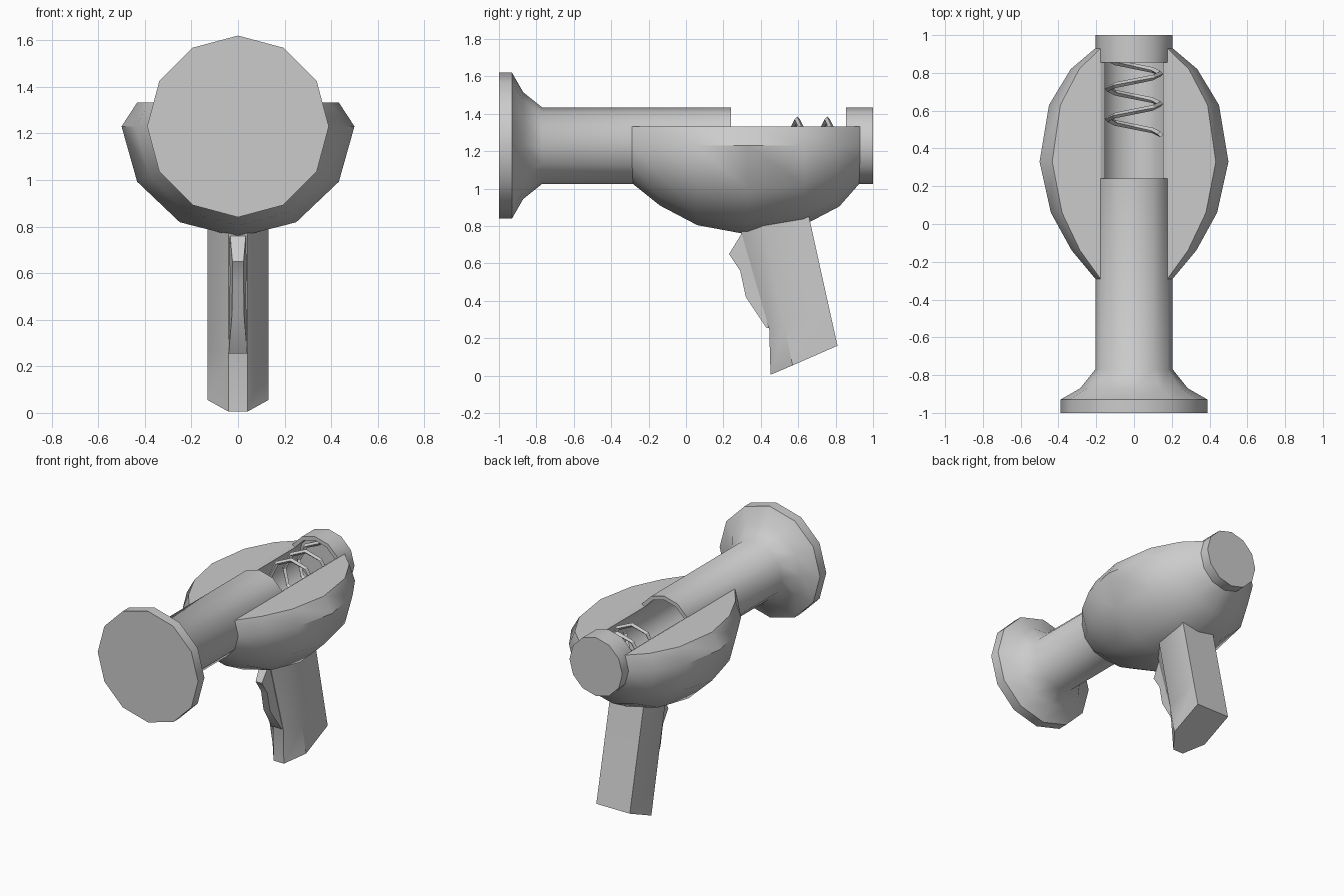
import bpy, bmesh, math

if "Cube" in bpy.data.objects:
    bpy.data.objects.remove(bpy.data.objects["Cube"])

AXIS_Z = 1.23
N = 12
COS30 = math.cos(math.radians(30))


def finish(name, bm, angle=40):
    bmesh.ops.recalc_face_normals(bm, faces=bm.faces[:])
    me = bpy.data.meshes.new(name)
    bm.to_mesh(me)
    bm.free()
    ob = bpy.data.objects.new(name, me)
    bpy.context.collection.objects.link(ob)
    bpy.ops.object.select_all(action='DESELECT')
    ob.select_set(True)
    bpy.context.view_layer.objects.active = ob
    bpy.ops.object.shade_smooth_by_angle(angle=math.radians(angle))
    return ob


def loft(bm, rings, closed=True, caps=True):
    """Skin a list of point rings, optionally capping both ends."""
    rows = [[bm.verts.new(p) for p in r] for r in rings]
    n = len(rows[0])
    for a, b in zip(rows, rows[1:]):
        for i in range(n if closed else n - 1):
            j = (i + 1) % n
            bm.faces.new((a[i], a[j], b[j], b[i]))
    if caps:
        bm.faces.new(rows[0])
        bm.faces.new(rows[-1])


def ring(y, r):
    return [(r * math.sin(2 * math.pi * k / N), y,
             AXIS_Z + r * math.cos(2 * math.pi * k / N)) for k in range(N)]


# barrel: flared muzzle, hollow tube, open slot on top near the rear
bm = bmesh.new()
outer = [(-1, .39), (-.93, .39), (-.87, .285), (-.77, .205),
         (.24, .205), (.855, .205), (1, .205)]
inner = [(-.75, .178), (.24, .178), (.855, .178), (.93, .178)]
for prof in (outer, inner):
    loft(bm, [ring(y, r) for y, r in prof])
slot = []
for f in bm.faces:
    c = f.calc_center_median()
    if .3 < c.y < .8 and c.z > 1.31:
        slot.append(f)
bmesh.ops.delete(bm, geom=slot, context='FACES')
bmesh.ops.bridge_loops(bm, edges=[e for e in bm.edges if e.is_boundary])
finish("barrel", bm)

# body: bulging half shell with a flat top at either side of the barrel
bm = bmesh.new()
body = [(-.29, .205, .2), (-.14, .33, .32), (.06, .44, .425), (.33, .5, .475),
        (.63, .45, .425), (.82, .335, .325), (.93, .205, .2)]
top = AXIS_Z + .205 / 2
rings = []
for y, rx, rz in body:
    r = [(.205 * COS30, y, top), (rx * COS30, y, top)]
    for k in range(7):
        a = math.radians(30 * k)
        r.append((rx * math.cos(a), y, AXIS_Z - rz * math.sin(a)))
    r += [(-rx * COS30, y, top), (-.205 * COS30, y, top)]
    rings.append(r)
loft(bm, rings, closed=False, caps=False)
bmesh.ops.remove_doubles(bm, verts=bm.verts[:], dist=.0005)
finish("body", bm)

# spring: coarse square wire coil in the slot
bm = bmesh.new()
seg, pitch, R, w = 8, .16, .14, .015
rings = []
for i in range(int(2.75 * seg) + 1):
    a = -2 * math.pi * i / seg
    y = .475 + pitch * i / seg
    rings.append([((R + dr) * math.cos(a), y + dy, AXIS_Z + (R + dr) * math.sin(a))
                  for dr, dy in ((w, 0), (0, w), (-w, 0), (0, -w))])
loft(bm, rings)
finish("spring", bm, 30)

# handle: raked six-sided grip; each section is (y, z) of front, middle, back
bm = bmesh.new()
sections = [((.452, .005), (.57, .055), (.81, .16)),
            ((.445, .25), (.525, .27), (.77, .34)),
            ((.248, .93), (.385, .93), (.64, .93))]
rings = []
for f, m, b in sections:
    half = [(.04, *f), (.13, *m), (.13, *b)]
    rings.append(half + [(-x, y, z) for x, y, z in reversed(half)])
loft(bm, rings)
finish("handle", bm)

# finger rest: narrow ridge along the front of the handle
bm = bmesh.new()
ridge = [(.43, .255, .04), (.32, .42, .026), (.29, .56, .024),
         (.23, .65, .024), (.31, .78, .035)]
rings = []
for y, z, w in ridge:
    base = .455 - .29 * (z - .25)
    rings.append([(.04, base + .02, z), (w, y, z), (-w, y, z), (-.04, base + .02, z)])
loft(bm, rings)
finish("finger_rest", bm)
